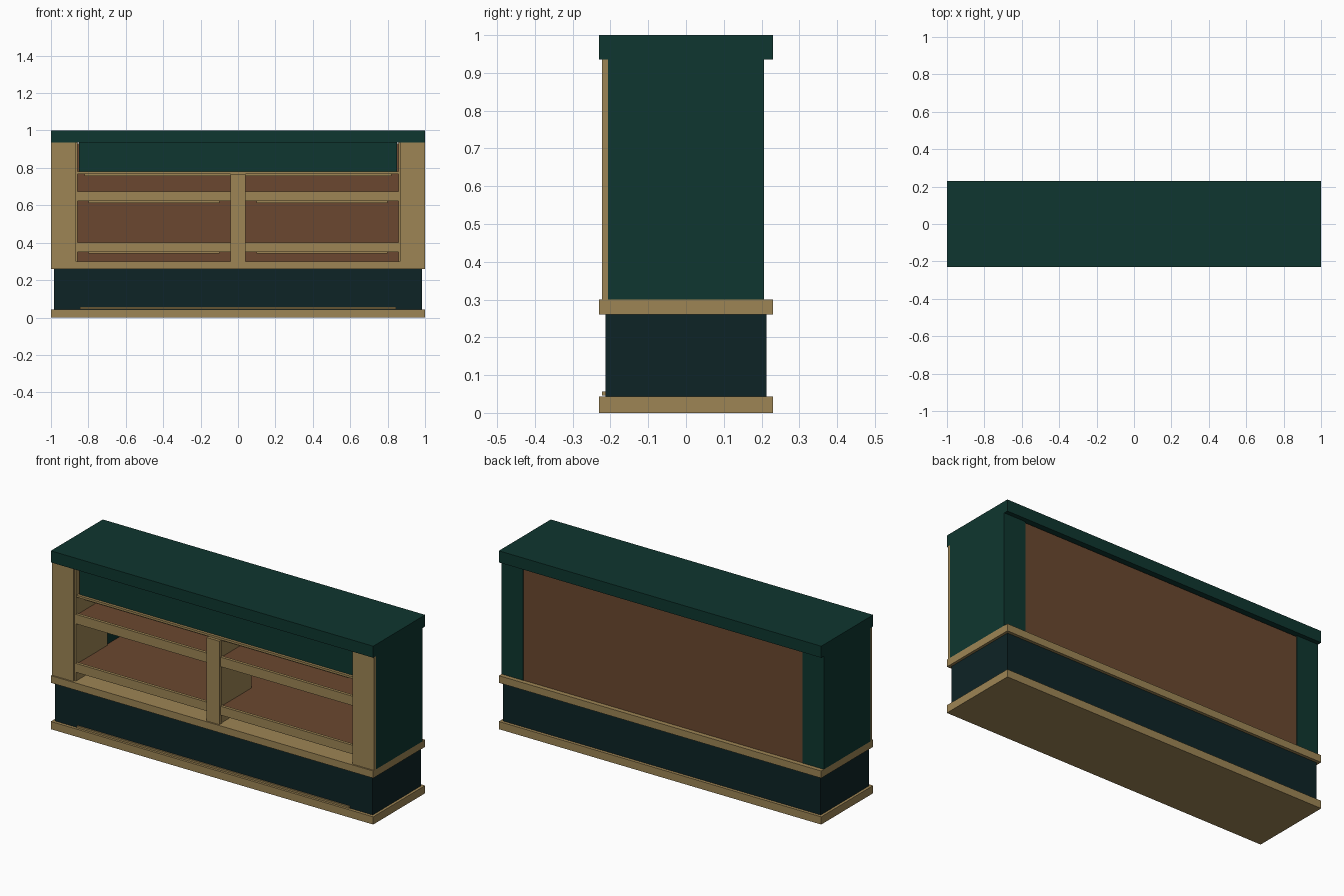
import bpy

if "Cube" in bpy.data.objects:
    bpy.data.objects.remove(bpy.data.objects["Cube"], do_unlink=True)


def material(name, rgb):
    m = bpy.data.materials.new(name)
    m.use_nodes = True
    colour = (*rgb, 1)
    m.diffuse_color = colour
    bsdf = next(n for n in m.node_tree.nodes if n.type == "BSDF_PRINCIPLED")
    bsdf.inputs["Base Color"].default_value = colour
    return m


GREEN = material("dark green paint", (0.0045, 0.037, 0.029))
NAVY = material("blue black plinth", (0.004, 0.017, 0.019))
TAN = material("tan trim", (0.34, 0.235, 0.09))
BROWN = material("brown wood", (0.145, 0.064, 0.029))


def box(name, x, y, z, mat):
    """Box from three (low, high) ranges."""
    bpy.ops.mesh.primitive_cube_add(size=1, location=[sum(r) / 2 for r in (x, y, z)])
    ob = bpy.context.object
    ob.name = name
    ob.scale = [r[1] - r[0] for r in (x, y, z)]
    bpy.ops.object.transform_apply(location=False, rotation=False, scale=True)
    ob.data.materials.append(mat)
    return ob


def pair(name, x, y, z, mat):
    """The same box on the left (+x) and mirrored on the right."""
    box("left_" + name, x, y, z, mat)
    box("right_" + name, (-x[1], -x[0]), y, z, mat)


FULL_X, FULL_Y = (-1, 1), (-0.23, 0.23)
BAY = (0.04, 0.866)

# Plinth and its trim
box("bottom_trim", FULL_X, FULL_Y, (0, 0.043), TAN)
box("plinth", (-0.985, 0.985), (-0.213, 0.213), (0.043, 0.26), NAVY)
box("plinth_light_strip", (-0.845, 0.845), (-0.222, -0.213), (0.046, 0.056), TAN)
box("ledge", FULL_X, FULL_Y, (0.26, 0.3), TAN)

# Carcass
pair("side", (0.866, 1), (-0.207, 0.206), (0.3, 0.935), GREEN)
pair("stile", (0.866, 1), (-0.222, -0.207), (0.3, 0.935), TAN)
pair("side_lining", (0.858, 0.866), (-0.21, 0.07), (0.3, 0.935), TAN)
box("back_panel", (-0.866, 0.866), (0.192, 0.204), (0.3, 0.93), BROWN)
box("countertop", FULL_X, FULL_Y, (0.935, 1), GREEN)

# Upper front panel and the board under it
box("front_panel", (-0.85, 0.85), (-0.19, -0.175), (0.78, 0.935), GREEN)
box("upper_board", (-0.866, 0.866), (-0.19, 0.192), (0.768, 0.78), BROWN)
box("upper_board_edge", (-0.866, 0.866), (-0.205, -0.19), (0.768, 0.78), TAN)
box("upper_light_strip", (-0.82, 0.82), (-0.19, -0.175), (0.757, 0.768), TAN)

# Centre divider
box("divider_post", (-0.04, 0.04), (-0.222, -0.2), (0.3, 0.768), TAN)
box("divider", (-0.036, 0.036), (-0.2, 0.07), (0.3, 0.768), TAN)

# Two levels of shelves with front rails and lights
for level, low, high in (("lower", 0.35, 0.4), ("middle", 0.622, 0.675)):
    box(level + "_shelf", (-0.866, 0.866), (-0.195, 0.192), (low, high - 0.006), BROWN)
    pair(level + "_rail", BAY, (-0.212, -0.195), (low, high), TAN)
    pair(level + "_light_strip", (0.1, 0.8), (-0.19, -0.175), (low - 0.009, low), TAN)
